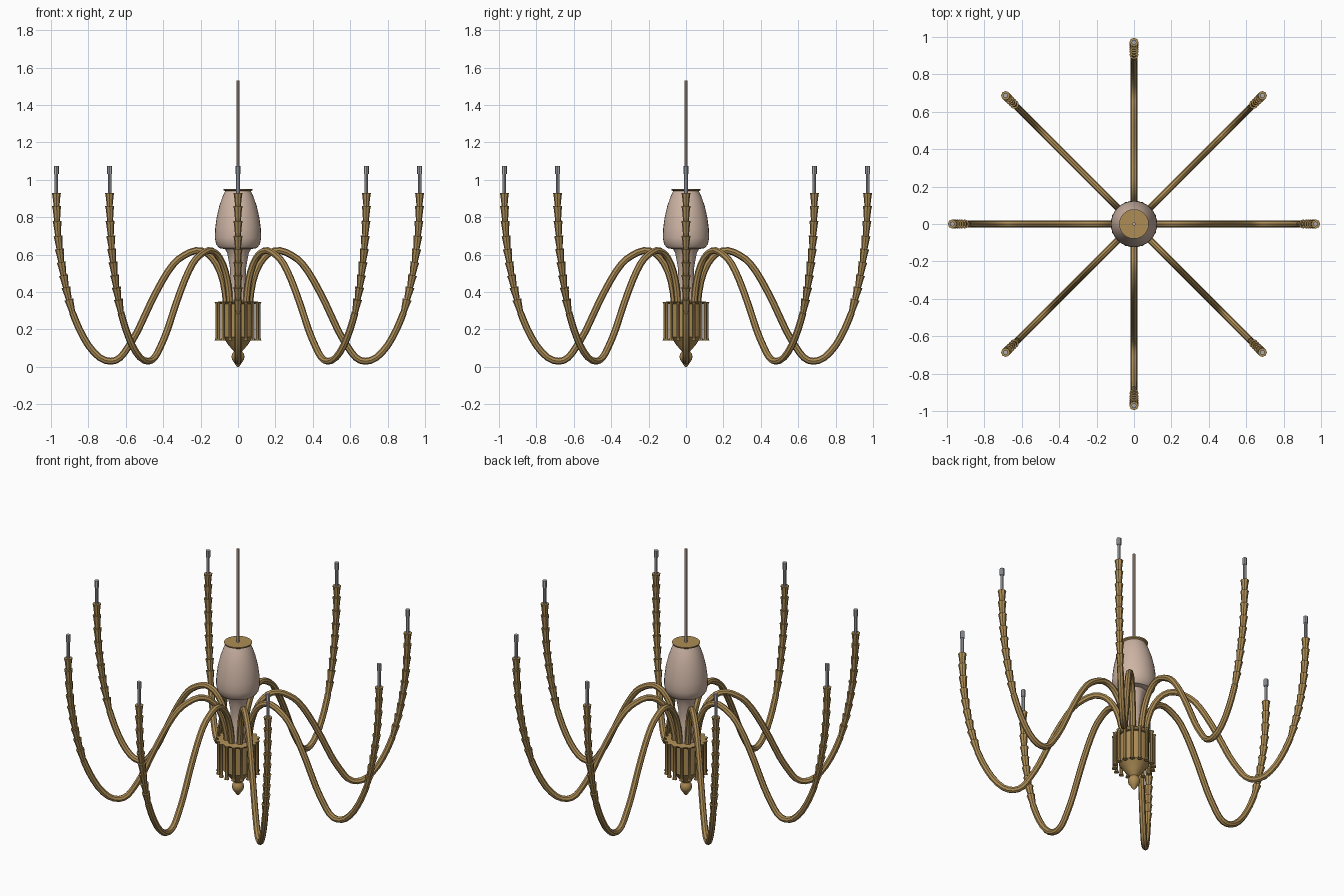
import bpy, bmesh, math
from mathutils import Vector, Matrix

if "Cube" in bpy.data.objects:
    bpy.data.objects.remove(bpy.data.objects["Cube"])


def material(name, rgb):
    lin = [((c / 255 + 0.055) / 1.055) ** 2.4 for c in rgb]
    m = bpy.data.materials.new(name)
    m.diffuse_color = (*lin, 1)
    m.use_nodes = True
    m.node_tree.nodes["Principled BSDF"].inputs["Base Color"].default_value = m.diffuse_color
    return m


BRASS = material("aged brass", (172, 140, 85))
BLUSH = material("blush ceramic", (205, 180, 164))
STEEL = material("candle grey", (172, 174, 178))


def sweep(name, path, mat, sides, smooth=35):
    """Skin rings along (r, z, radius, tangent) stations lying in the xz plane."""
    bm = bmesh.new()
    rings = []
    for r, z, rad, t in path:
        n = Vector((t[1], 0, -t[0])).normalized()
        c = Vector((r, 0, z))
        rings.append([bm.verts.new(c + rad * (math.cos(a) * n + math.sin(a) * Vector((0, 1, 0))))
                      for a in (2 * math.pi * i / sides for i in range(sides))])
    for a, b in zip(rings, rings[1:]):
        for i in range(sides):
            j = (i + 1) % sides
            bm.faces.new((a[i], a[j], b[j], b[i]))
    bm.faces.new(rings[0][::-1])
    bm.faces.new(rings[-1])
    bmesh.ops.recalc_face_normals(bm, faces=bm.faces)
    me = bpy.data.meshes.new(name)
    bm.to_mesh(me)
    bm.free()
    me.materials.append(mat)
    ob = bpy.data.objects.new(name, me)
    bpy.context.collection.objects.link(ob)
    bpy.ops.object.select_all(action='DESELECT')
    ob.select_set(True)
    bpy.context.view_layer.objects.active = ob
    bpy.ops.object.shade_smooth_by_angle(angle=math.radians(smooth))
    return ob


def turned(name, profile, mat, sides, x=0.0):
    """Vertical lathe part from (radius, z) pairs."""
    return sweep(name, [(x, z, rad, (0, 1)) for rad, z in profile], mat, sides)


def ring_copies(ob, count, start=0.0):
    ob.rotation_euler.z = start
    for i in range(1, count):
        c = ob.copy()
        c.name = f"{ob.name}_{i + 1}"
        c.rotation_euler.z = start + 2 * math.pi * i / count
        bpy.context.collection.objects.link(c)


def spline(pts, steps):
    """Catmull-Rom points with tangents."""
    p = [Vector(q) for q in pts]
    p = [2 * p[0] - p[1]] + p + [2 * p[-1] - p[-2]]
    out = []
    for i in range(1, len(p) - 2):
        a, b, c, d = p[i - 1:i + 3]
        for k in range(steps + (i == len(p) - 3)):
            t = k / steps
            pos = 0.5 * (2 * b + (c - a) * t + (2 * a - 5 * b + 4 * c - d) * t * t
                         + (3 * b - a - 3 * c + d) * t ** 3)
            tan = 0.5 * ((c - a) + 2 * (2 * a - 5 * b + 4 * c - d) * t
                         + 3 * (3 * b - a - 3 * c + d) * t * t)
            out.append((pos, tan))
    return out


# curved arms: plain S-shaped tube, then a stack of flared cups
tube = [(0.06, 0.26), (0.063, 0.35), (0.08, 0.46), (0.115, 0.55), (0.165, 0.607), (0.225, 0.622),
        (0.29, 0.595), (0.345, 0.55), (0.405, 0.46), (0.47, 0.335), (0.535, 0.195), (0.585, 0.11),
        (0.63, 0.05), (0.68, 0.03), (0.74, 0.05), (0.80, 0.115), (0.85, 0.205), (0.885, 0.29)]
stations = [(p.x, p.y, 0.0185, t) for p, t in spline(tube, 2)]
cups = [(0.885, 0.29), (0.904, 0.36), (0.92, 0.425), (0.933, 0.49), (0.945, 0.56), (0.955, 0.63),
        (0.962, 0.70), (0.967, 0.78), (0.97, 0.86), (0.971, 0.93)]
for a, b in zip(cups, cups[1:]):
    d = (b[0] - a[0], b[1] - a[1])
    stations += [(*a, 0.0155, d), (a[0] + d[0] * .75, a[1] + d[1] * .75, 0.021, d), (*b, 0.0245, d)]
ring_copies(sweep("arm", stations, BRASS, 8), 8)

# candle tubes with a slightly wider tip
ring_copies(turned("candle", [(0.0095, 0.90), (0.0095, 1.03), (0.013, 1.032), (0.013, 1.075)],
                   STEEL, 8, 0.971), 8)

# ceramic vase body
turned("vase_body", [(0.065, 0.34), (0.058, 0.38), (0.043, 0.45), (0.042, 0.52), (0.05, 0.57),
                     (0.058, 0.61), (0.07, 0.63), (0.10, 0.635), (0.117, 0.655), (0.124, 0.69),
                     (0.122, 0.74), (0.114, 0.80), (0.10, 0.86), (0.083, 0.91), (0.068, 0.94)],
       BLUSH, 32)
# cap on the vase and hanging rod
turned("vase_cap", [(0.056, 0.922), (0.065, 0.938), (0.078, 0.945), (0.079, 0.952)], BRASS, 24)
turned("hanging_rod", [(0.0085, 0.94), (0.0085, 1.53)], BLUSH, 8)

# hub with pointed base and ball finial
turned("hub", [(0.085, 0.348), (0.085, 0.16), (0.07, 0.145), (0.05, 0.115), (0.028, 0.09), (0.022, 0.083),
               (0.031, 0.07), (0.035, 0.055), (0.031, 0.037), (0.02, 0.022), (0.01, 0.006), (0.004, 0.0)],
       BRASS, 24)
# flange plate under the vase
turned("hub_plate", [(0.10, 0.335), (0.112, 0.347), (0.10, 0.35)], BRASS, 24)
# ring of pendant rods with flared ends
ring_copies(turned("hub_rod", [(0.015, 0.14), (0.0095, 0.155), (0.0095, 0.335), (0.015, 0.348)],
                   BRASS, 8, 0.111), 16)
